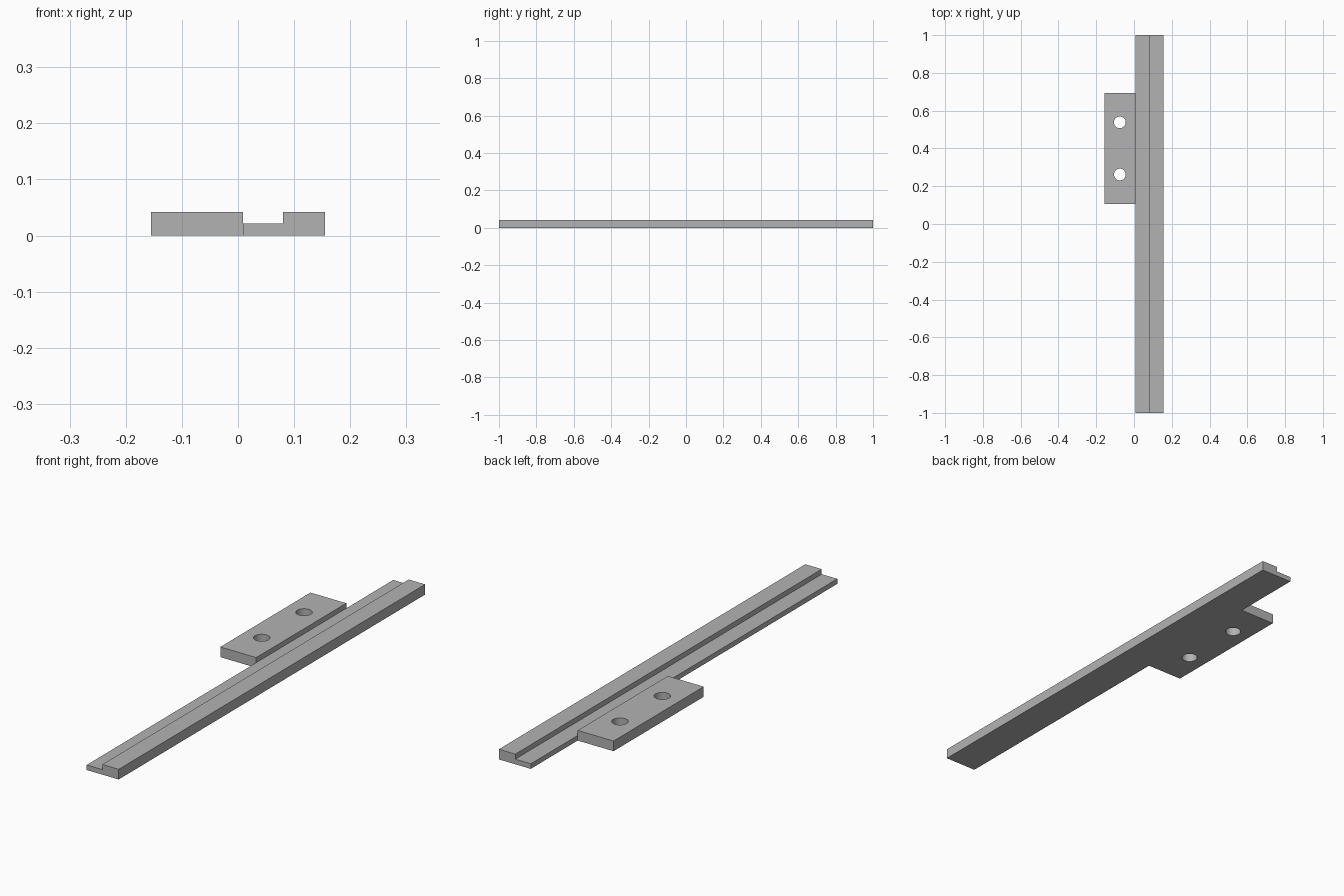
import bpy
import bmesh
from mathutils import Matrix, Vector

cube = bpy.data.objects.get("Cube")
if cube:
    bpy.data.objects.remove(cube, do_unlink=True)

THICK = 0.042
STEP = 0.021
LEFT, RIGHT = -0.155, 0.155
JOIN, RIDGE = 0.009, 0.08

grey = bpy.data.materials.new("plain grey")
grey.use_nodes = True
colour = (0.45, 0.45, 0.45, 1)
grey.diffuse_color = colour
grey.node_tree.nodes["Principled BSDF"].inputs["Base Color"].default_value = colour


def add_object(name, bm):
    bmesh.ops.recalc_face_normals(bm, faces=bm.faces[:])
    mesh = bpy.data.meshes.new(name)
    bm.to_mesh(mesh)
    bm.free()
    mesh.materials.append(grey)
    obj = bpy.data.objects.new(name, mesh)
    bpy.context.collection.objects.link(obj)
    return obj


def extrude_profile(name, profile, y0, y1):
    """Extrude an x-z outline along y."""
    bm = bmesh.new()
    face = bm.faces.new([bm.verts.new((x, y0, z)) for x, z in profile])
    new = bmesh.ops.extrude_face_region(bm, geom=[face])["geom"]
    verts = [v for v in new if isinstance(v, bmesh.types.BMVert)]
    bmesh.ops.translate(bm, verts=verts, vec=Vector((0, y1 - y0, 0)))
    return add_object(name, bm)


# Long rail with a stepped cross-section
extrude_profile("stepped_rail", [
    (JOIN, 0), (RIGHT, 0), (RIGHT, THICK),
    (RIDGE, THICK), (RIDGE, STEP), (JOIN, STEP)], -1, 1)

# Mounting tab on the thin side of the rail
tab = extrude_profile("mounting_tab", [
    (LEFT, 0), (JOIN, 0), (JOIN, THICK), (LEFT, THICK)], 0.106, 0.694)

# Two screw holes through the tab
bm = bmesh.new()
for y in (0.262, 0.538):
    bmesh.ops.create_cone(
        bm, cap_ends=True, segments=48, radius1=0.031, radius2=0.031,
        depth=0.2, matrix=Matrix.Translation((-0.075, y, THICK / 2)))
cutter = add_object("hole_cutter", bm)
cutter.hide_render = True
cut = tab.modifiers.new("screw_holes", "BOOLEAN")
cut.operation = "DIFFERENCE"
cut.solver = "EXACT"
cut.object = cutter

# Bake the holes, drop the cutter and smooth the hole walls
bpy.ops.object.select_all(action="DESELECT")
tab.select_set(True)
bpy.context.view_layer.objects.active = tab
bpy.ops.object.modifier_apply(modifier=cut.name)
bpy.data.objects.remove(cutter, do_unlink=True)
bpy.ops.object.shade_smooth_by_angle()
